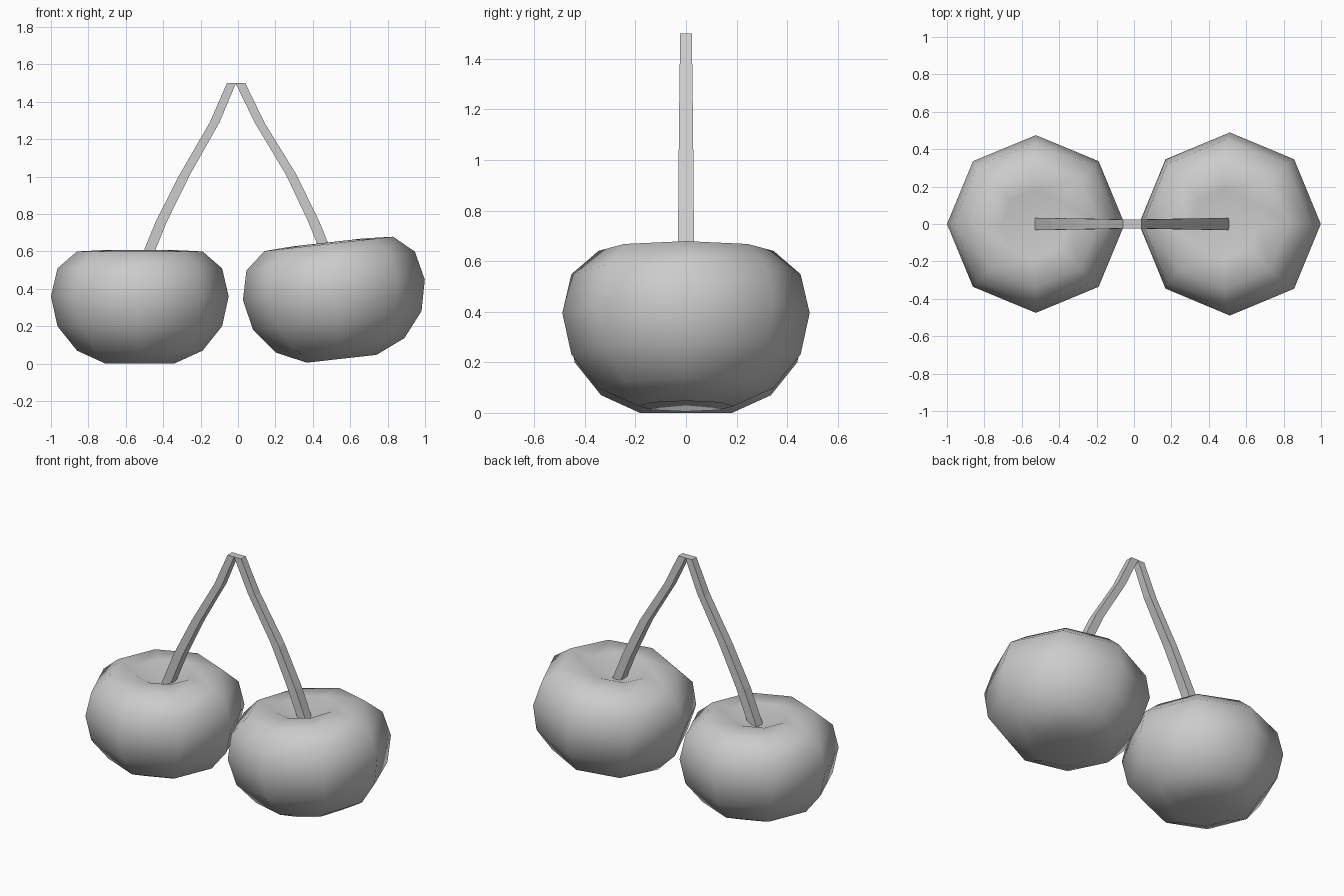
import bpy, bmesh, math

if "Cube" in bpy.data.objects:
    bpy.data.objects.remove(bpy.data.objects["Cube"])

SIDES = 8
# cherry profile (radius, height from equator), bottom to top; the poles are dented
RINGS = [(0.182, -0.36), (0.336, -0.29), (0.44, -0.16), (0.475, 0.0),
         (0.44, 0.15), (0.336, 0.24), (0.182, 0.248)]
BOTTOM_POLE, TOP_POLE = -0.32, 0.17


def finish(name, bm, smooth):
    bmesh.ops.recalc_face_normals(bm, faces=bm.faces)
    for f in bm.faces:
        f.smooth = smooth
    mesh = bpy.data.meshes.new(name)
    bm.to_mesh(mesh)
    bm.free()
    obj = bpy.data.objects.new(name, mesh)
    bpy.context.collection.objects.link(obj)
    return obj


def bridge(bm, loops):
    for a, b in zip(loops, loops[1:]):
        n = len(a)
        for i in range(n):
            j = (i + 1) % n
            bm.faces.new((a[i], a[j], b[j], b[i]))


def cherry(name, location, scale, tilt):
    bm = bmesh.new()
    loops = [[bm.verts.new((r * math.cos(math.tau * i / SIDES),
                            r * math.sin(math.tau * i / SIDES), z))
              for i in range(SIDES)] for r, z in RINGS]
    bridge(bm, loops)
    for loop, z in ((loops[0], BOTTOM_POLE), (loops[-1], TOP_POLE)):
        pole = bm.verts.new((0, 0, z))
        for i in range(SIDES):
            bm.faces.new((loop[i], loop[(i + 1) % SIDES], pole))
    obj = finish(name, bm, True)
    obj.location = location
    obj.scale = (scale,) * 3
    obj.rotation_euler.y = -math.radians(tilt)


def stem(name, path):
    # square tube; each path point is (x, z, half width in x, half width in y)
    bm = bmesh.new()
    loops = [[bm.verts.new((x + sx * hx, sy * hy, z))
              for sx, sy in ((-1, -1), (1, -1), (1, 1), (-1, 1))]
             for x, z, hx, hy in path]
    bridge(bm, loops)
    bm.faces.new(loops[0])
    bm.faces.new(loops[-1])
    finish(name, bm, False)


# fruit: the right one is slightly larger and tilted
cherry("left_cherry", (-0.525, 0, 0.36), 1.0, 0)
cherry("right_cherry", (0.5125, 0, 0.395), 1.03, 6.4)

# stems meeting at the top
stem("left_stem", [(-0.50, 0.54, 0.03, 0.031), (-0.41, 0.76, 0.03, 0.031),
                   (-0.285, 1.01, 0.028, 0.029), (-0.125, 1.29, 0.026, 0.026),
                   (-0.035, 1.5, 0.024, 0.023)])
stem("right_stem", [(0.482, 0.57, 0.03, 0.031), (0.405, 0.76, 0.03, 0.031),
                    (0.285, 1.01, 0.028, 0.029), (0.115, 1.29, 0.026, 0.026),
                    (0.013, 1.5, 0.026, 0.023)])
